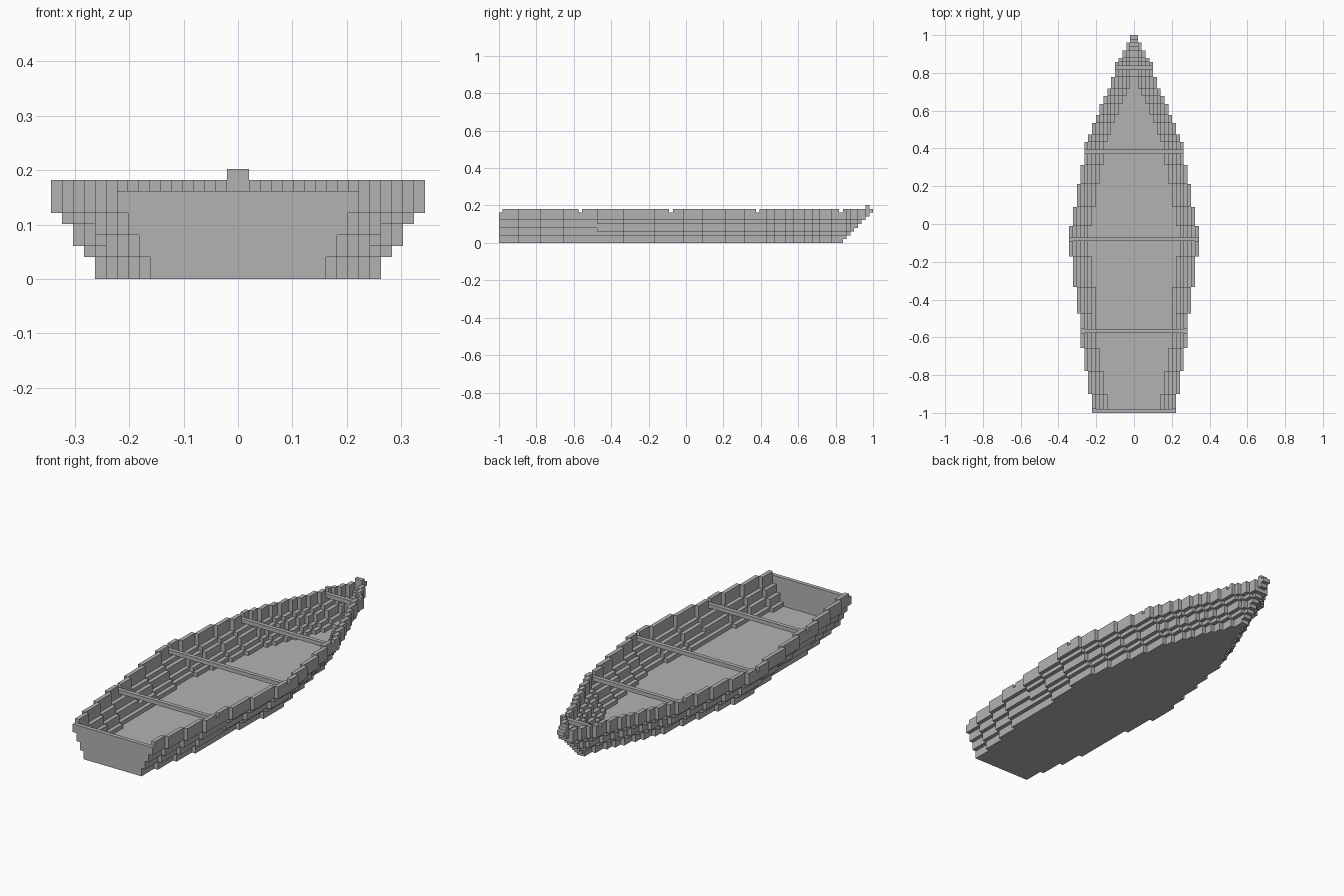
import bpy
import bmesh
from mathutils import Matrix, Vector

if "Cube" in bpy.data.objects:
    bpy.data.objects.remove(bpy.data.objects["Cube"])

CELLS = 99                # hull length in cells
U = 2 / CELLS             # size of one cell

grey = bpy.data.materials.new("plain_grey")
grey.use_nodes = True
grey.diffuse_color = (0.45, 0.45, 0.45, 1)
grey.node_tree.nodes["Principled BSDF"].inputs["Base Color"].default_value = grey.diffuse_color

# Hull outline: rim half-width and the cell where that stretch ends
ENDS = [5, 11, 17, 26, 33, 41, 49, 54, 60, 65, 71, 73, 76, 78, 81, 83, 85, 88, 92, 93, 95, 97, 99]
WIDTHS = list(range(11, 17)) + list(range(17, 0, -1))
STATIONS = list(zip([1] + ENDS[:-1], ENDS, WIDTHS))

# How far each layer is set in from the rim, from the keel up
STERN_INSET = [3, 3, 2, 2, 1, 1, 0, 0, 0]
MID_INSET = [4, 4, 3, 2, 2, 1, 0, 0, 0]
MID_START = 26
BEAMS = [21, 45, 68, 90]


def box(bm, x0, x1, y0, y1, z0, z1):
    lo = Vector((x0, y0 - CELLS / 2, z0)) * U
    hi = Vector((x1, y1 - CELLS / 2, z1)) * U
    m = Matrix.Translation((lo + hi) / 2) @ Matrix.Diagonal((*(hi - lo), 1))
    bmesh.ops.create_cube(bm, size=1, matrix=m)


def finish(bm, name):
    mesh = bpy.data.meshes.new(name)
    bm.to_mesh(mesh)
    bm.free()
    mesh.materials.append(grey)
    obj = bpy.data.objects.new(name, mesh)
    bpy.context.collection.objects.link(obj)


def half_width(y, width, layer):
    return width - (STERN_INSET if y < MID_START else MID_INSET)[layer]


def stretches(y0, y1, gaps):
    """Split a stretch around the notches that lie inside it."""
    for g in gaps:
        if y0 <= g < y1:
            if g > y0:
                yield y0, g
            y0 = g + 1
    if y1 > y0:
        yield y0, y1


# Floor and stepped side planks, one object per layer
for layer in range(9):
    bm = bmesh.new()
    tip = CELLS - 8 + layer
    for start, end, width in STATIONS:
        end = min(end, tip)
        h = half_width(start, width, layer)
        if h < 1 or end <= start:
            continue
        for y0, y1 in stretches(start, end, BEAMS if layer == 8 else []):
            if layer == 0 or h == 1:
                box(bm, -h, h, y0, y1, layer, layer + 1)
                continue
            for side in (-1, 1):
                inner, outer = sorted((side * (h - 1), side * h))
                box(bm, inner, outer, y0, y1, layer, layer + 1)
            if y1 == tip:             # close the bow
                box(bm, 1 - h, h - 1, y1 - 1, y1, layer, layer + 1)
    finish(bm, "floor" if layer == 0 else f"side_planks_{layer}")

# Flat stern board
bm = bmesh.new()
for layer in range(8):
    h = half_width(0, WIDTHS[0], layer)
    box(bm, -h, h, 0, 1, layer, layer + 1)
finish(bm, "stern_board")

# Cross beams set into the rim notches
for i, y in enumerate(BEAMS):
    width = next(w for a, b, w in STATIONS if a <= y < b)
    bm = bmesh.new()
    box(bm, 1 - width, width - 1, y, y + 1, 7, 8)
    finish(bm, f"cross_beam_{i + 1}")

# Stem post on the bow
bm = bmesh.new()
box(bm, -1, 1, CELLS - 2, CELLS - 1, 9, 10)
finish(bm, "stem_post")
